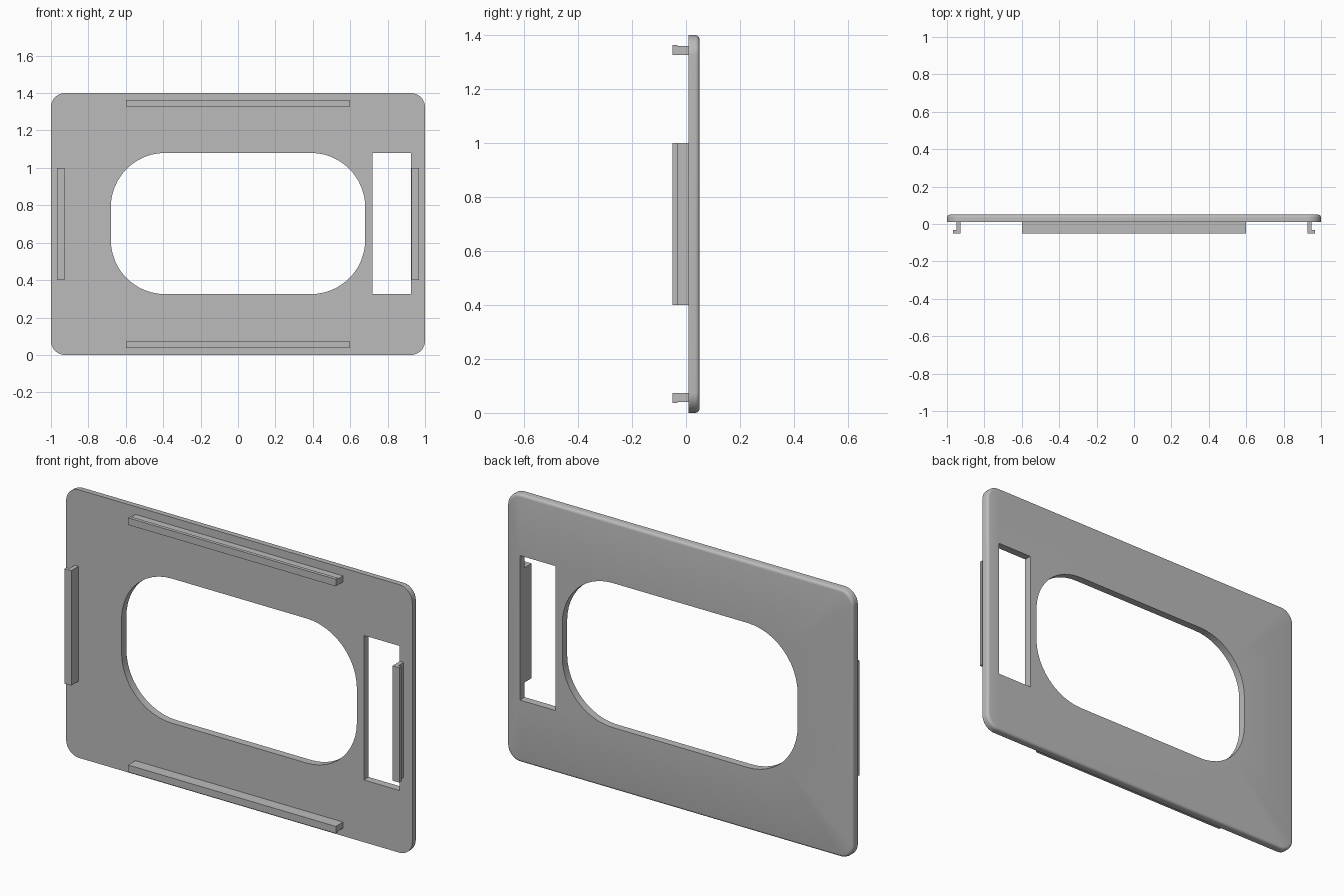
import bpy, bmesh
from math import sin, cos, pi, radians

cube = bpy.data.objects.get("Cube")
if cube:
    bpy.data.objects.remove(cube)

grey = bpy.data.materials.new("plain_grey")
grey.use_nodes = True
colour = (0.5, 0.5, 0.5, 1)
grey.diffuse_color = colour
grey.node_tree.nodes["Principled BSDF"].inputs["Base Color"].default_value = colour

FRONT, BACK, TIP = 0.01, 0.05, -0.05
HEIGHT = 1.4


def finish(bm, name):
    bmesh.ops.recalc_face_normals(bm, faces=bm.faces)
    mesh = bpy.data.meshes.new(name)
    bm.to_mesh(mesh)
    bm.free()
    mesh.materials.append(grey)
    obj = bpy.data.objects.new(name, mesh)
    bpy.context.collection.objects.link(obj)
    return obj


def rounded_rect(x0, x1, z0, z1, r, steps=12):
    """Outline points, counter-clockwise; a zero radius gives square corners."""
    corners = [(x1 - r, z1 - r), (x0 + r, z1 - r), (x0 + r, z0 + r), (x1 - r, z0 + r)]
    if r == 0:
        return corners
    return [(cx + r * cos((i + k / steps) * pi / 2), cz + r * sin((i + k / steps) * pi / 2))
            for i, (cx, cz) in enumerate(corners) for k in range(steps + 1)]


def wall(bm, rings):
    """Skin a stack of (outline, y) rings; return the first and last edge loops."""
    loops = [[bm.verts.new((x, y, z)) for x, z in pts] for pts, y in rings]
    for a, b in zip(loops, loops[1:]):
        for i in range(len(a)):
            bm.faces.new((a[i - 1], a[i], b[i], b[i - 1]))
    return [[bm.edges.get((l[i - 1], l[i])) for i in range(len(l))]
            for l in (loops[0], loops[-1])]


# Plate: rim rounded at the back, with an oval window and a side slot
bm = bmesh.new()
fillet = 0.015
rings = [(rounded_rect(-1, 1, 0, HEIGHT, 0.075), FRONT)]
for k in range(5):
    a = k / 4 * pi / 2
    d = fillet * (1 - cos(a))
    rings.append((rounded_rect(-1 + d, 1 - d, d, HEIGHT - d, 0.075 - d),
                  BACK - fillet * (1 - sin(a))))
window = rounded_rect(-0.68, 0.68, 0.325, 1.08, 0.29)
slot = rounded_rect(0.72, 0.925, 0.325, 1.08, 0)
walls = [wall(bm, rings)] + [wall(bm, [(h, FRONT), (h, BACK)]) for h in (window, slot)]
for side in (0, 1):
    edges = [e for w in walls for e in w[side]]
    bmesh.ops.triangle_fill(bm, edges=edges, use_beauty=True)
plate = finish(bm, "plate")
bpy.context.view_layer.objects.active = plate
plate.select_set(True)
bpy.ops.object.shade_smooth_by_angle(angle=radians(30))
plate.select_set(False)


def clip(name, inner, stem, lip, half_length, place):
    """Hooked rail: L profile in (outward, y), swept along its length."""
    profile = [(inner, FRONT), (inner, TIP), (inner + stem + lip, TIP),
               (inner + stem + lip, TIP + 0.018), (inner + stem, TIP + 0.018),
               (inner + stem, FRONT)]
    bm = bmesh.new()
    ends = [[bm.verts.new(place(out, y, s * half_length)) for out, y in profile]
            for s in (-1, 1)]
    for end in ends:
        bm.faces.new(end)
    for i in range(len(profile)):
        bm.faces.new((ends[0][i - 1], ends[0][i], ends[1][i], ends[1][i - 1]))
    finish(bm, name)


# Clips: one along each edge, hooks pointing outward
mid = HEIGHT / 2
for name, s in (("top_clip", 1), ("bottom_clip", -1)):
    clip(name, 0.627, 0.032, 0.005, 0.6, lambda o, y, t: (t, y, mid + s * o))
for name, s in (("left_clip", 1), ("right_clip", -1)):
    clip(name, 0.928, 0.022, 0.017, 0.3, lambda o, y, t: (s * o, y, mid + t))
